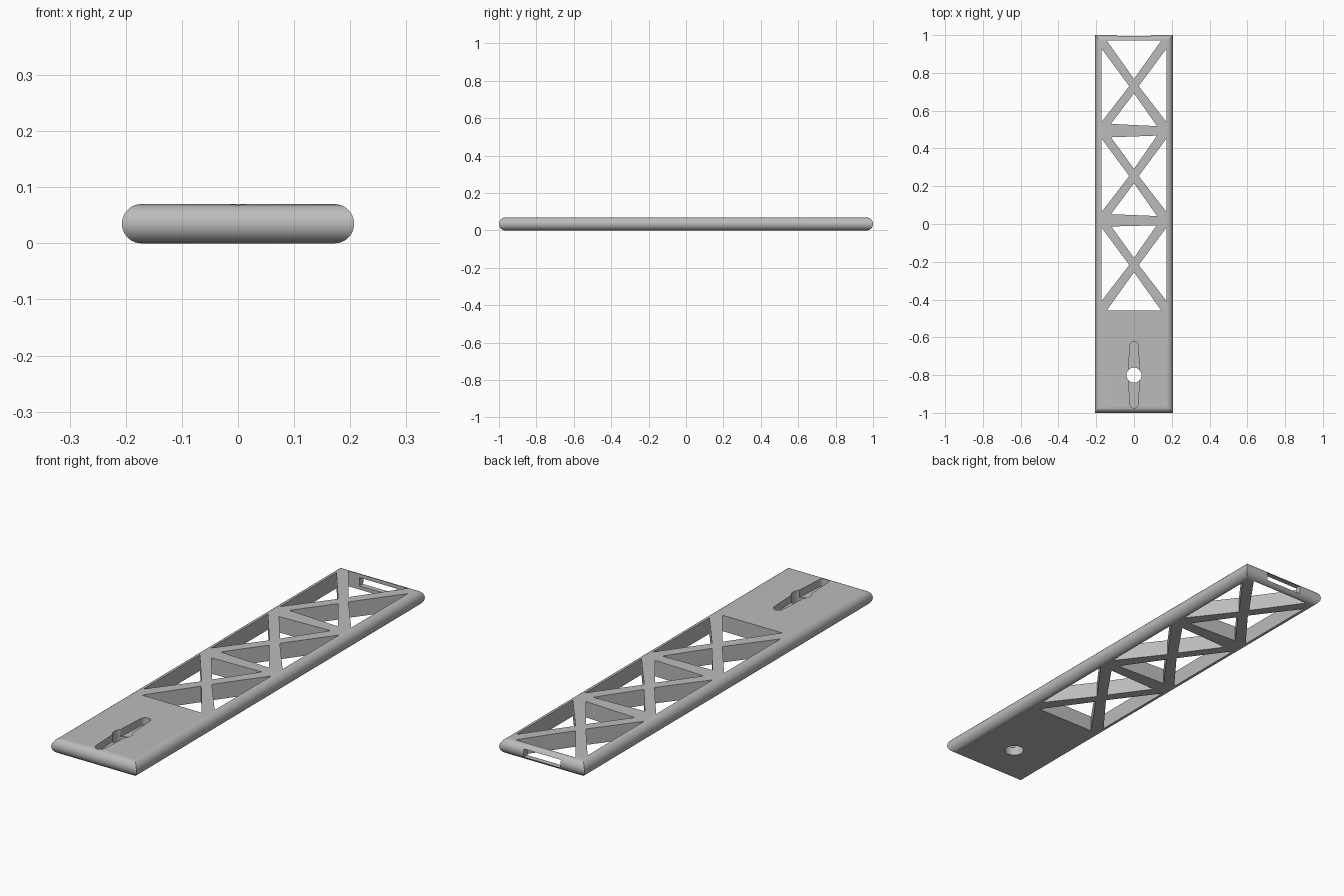
import bpy, bmesh, math

if "Cube" in bpy.data.objects:
    bpy.data.objects.remove(bpy.data.objects["Cube"], do_unlink=True)

HALF_W, HALF_L, R = 0.207, 1.0, 0.035
STEPS = 18

grey = bpy.data.materials.new("light_grey")
grey.use_nodes = True
grey.diffuse_color = (0.5, 0.5, 0.5, 1)
grey.node_tree.nodes["Principled BSDF"].inputs["Base Color"].default_value = (0.5, 0.5, 0.5, 1)


def make_object(name, bm):
    bmesh.ops.recalc_face_normals(bm, faces=bm.faces)
    mesh = bpy.data.meshes.new(name)
    bm.to_mesh(mesh)
    bm.free()
    mesh.materials.append(grey)
    obj = bpy.data.objects.new(name, mesh)
    bpy.context.collection.objects.link(obj)
    return obj


def loft(bm, rings):
    rows = [[bm.verts.new(p) for p in ring] for ring in rings]
    for a, b in zip(rows, rows[1:]):
        for i in range(len(a)):
            j = (i + 1) % len(a)
            bm.faces.new((a[i], a[j], b[j], b[i]))
    bm.faces.new(rows[0])
    bm.faces.new(rows[-1])


def prism(bm, outline, z0, z1):
    loft(bm, [[(x, y, z) for x, y in outline] for z in (z0, z1)])


def cut(target, name, bm):
    cutter = make_object(name, bm)
    cutter.hide_render = True
    mod = target.modifiers.new(name, "BOOLEAN")
    mod.operation = "DIFFERENCE"
    mod.solver = "EXACT"
    mod.object = cutter
    bpy.ops.object.modifier_apply(modifier=mod.name)
    bpy.data.objects.remove(cutter, do_unlink=True)


# Bar with half-round edges that meet in mitred corners
bm = bmesh.new()
rings = []
for i in range(STEPS + 1):
    a = math.pi * (i / STEPS - 0.5)
    x = HALF_W - R + R * math.cos(a)
    y = HALF_L - R + R * math.cos(a)
    z = R + R * math.sin(a)
    rings.append([(-x, -y, z), (x, -y, z), (x, y, z), (-x, y, z)])
loft(bm, rings)
bar = make_object("truss_bar", bm)
bpy.context.view_layer.objects.active = bar
bar.select_set(True)

# Triangular truss windows: crossing y, lower and upper base (half width, left y, right y)
bays = [
    (-0.217, (0.145, -0.459, -0.459), (0.12, -0.013, -0.007)),
    (0.254, (0.122, 0.052, 0.042), (0.122, 0.459, 0.468)),
    (0.73, (0.122, 0.53, 0.518), (0.145, 0.972, 0.972)),
]
bm = bmesh.new()
for mid, low, high in bays:
    for (w, yl, yr), s in ((low, -1), (high, 1)):
        prism(bm, [(-w, yl), (w, yr), (0, mid + s * 0.038)], -0.1, 0.2)
    for s in (-1, 1):
        prism(bm, [(s * 0.173, mid - 0.192), (s * 0.173, mid + 0.2),
                   (s * 0.025, mid)], -0.1, 0.2)
cut(bar, "window_cutter", bm)

# Tapered recess with rounded ends in the solid end
bm = bmesh.new()
outline = []
for s, yc in ((1, -0.644), (-1, -0.952)):
    outline.append((s * 0.03, -0.798))
    for i in range(13):
        a = math.pi * i / 12
        outline.append((s * 0.022 * math.cos(a), yc + s * 0.022 * math.sin(a)))
prism(bm, outline, 0.038, 0.2)
cut(bar, "recess_cutter", bm)

# Round through hole
bm = bmesh.new()
prism(bm, [(0.04 * math.cos(t * math.tau / 32), -0.8 + 0.04 * math.sin(t * math.tau / 32))
           for t in range(32)], -0.1, 0.2)
cut(bar, "hole_cutter", bm)

# Flat slot through the back end wall
bm = bmesh.new()
prism(bm, [(-0.09, 0.94), (0.09, 0.94), (0.09, 1.1), (-0.09, 1.1)], 0.017, 0.053)
cut(bar, "end_slot_cutter", bm)

# Smooth rounding, flat faces kept flat
bpy.ops.object.shade_smooth_by_angle(angle=math.radians(30))
weighted = bar.modifiers.new("flat_normals", "WEIGHTED_NORMAL")
weighted.keep_sharp = True
